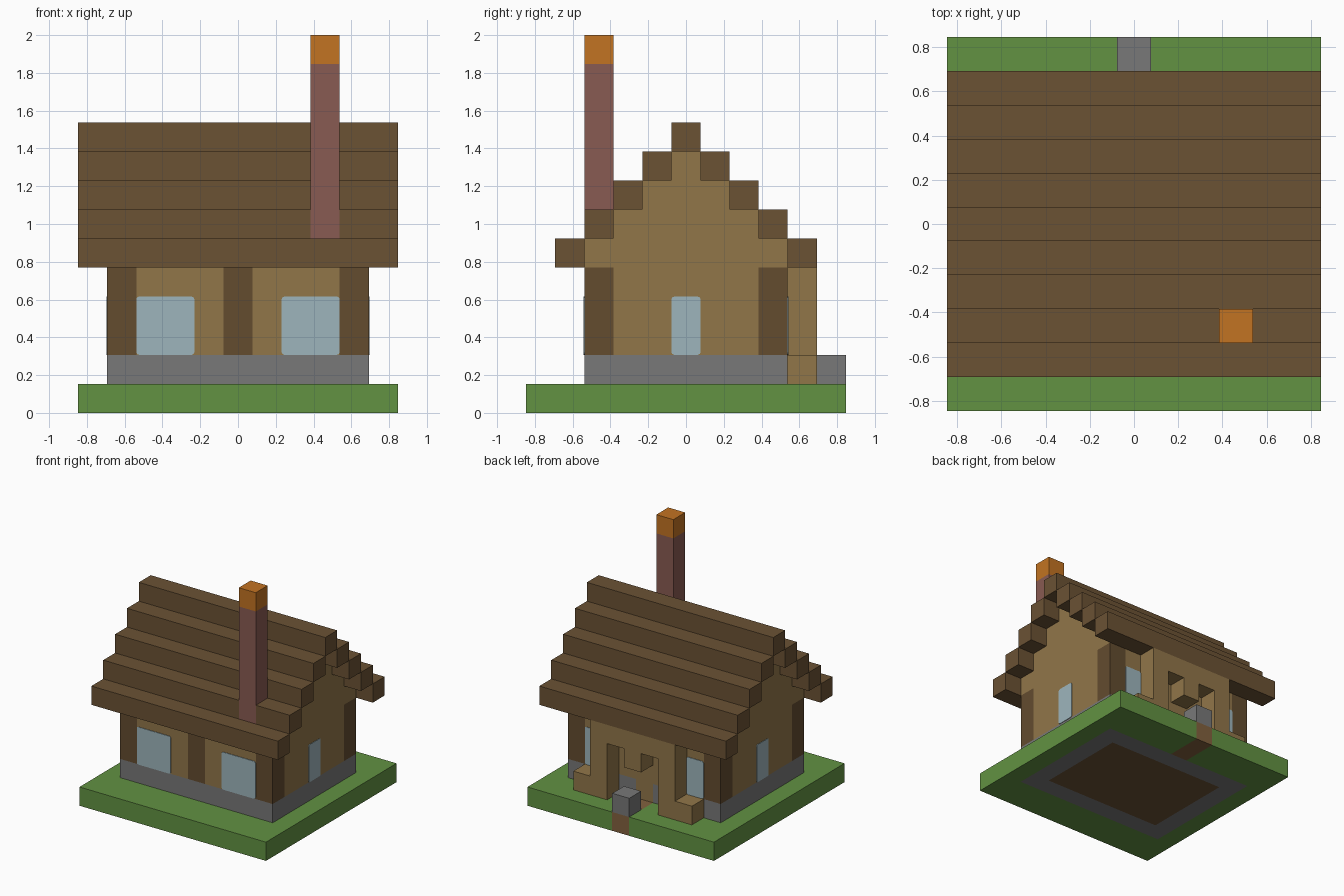
import bpy
import bmesh
from mathutils import Matrix, Vector

if "Cube" in bpy.data.objects:
    bpy.data.objects.remove(bpy.data.objects["Cube"])

U = 2 / 13          # size of one building block
HALF = 5.5          # half the plot width, in blocks


def material(name, r, g, b):
    def linear(c):
        c /= 255
        return c / 12.92 if c <= 0.04045 else ((c + 0.055) / 1.055) ** 2.4
    colour = (linear(r), linear(g), linear(b), 1)
    mat = bpy.data.materials.new(name)
    mat.use_nodes = True
    mat.diffuse_color = colour
    mat.node_tree.nodes["Principled BSDF"].inputs["Base Color"].default_value = colour
    return mat


grass = material("grass green", 98, 146, 66)
stone = material("stone grey", 120, 120, 120)
timber = material("dark timber", 99, 76, 47)
roofing = material("roof brown", 107, 82, 52)
plank = material("plank tan", 145, 118, 73)
glass = material("glass blue", 158, 181, 188)
brick = material("brick red", 137, 91, 82)
fire = material("fire orange", 194, 115, 34)
soil = material("path brown", 130, 97, 62)


def blocks(name, mat, *boxes, bevel_axis=None):
    """One object made of boxes, each ((x0, x1), (y0, y1), (z0, z1)) in blocks."""
    bm = bmesh.new()
    for box in boxes:
        lo = Vector([span[0] for span in box])
        hi = Vector([span[1] for span in box])
        centre = (lo + hi) / 2 - Vector((HALF, HALF, 0))
        bmesh.ops.create_cube(bm, size=1, matrix=Matrix.Translation(centre * U)
                              @ Matrix.Diagonal((*(hi - lo) * U, 1)))
    if bevel_axis is not None:
        edges = [e for e in bm.edges
                 if abs((e.verts[0].co - e.verts[1].co).normalized()[bevel_axis]) > 0.9]
        bmesh.ops.bevel(bm, geom=edges, offset=0.014, segments=2, profile=0.5, affect='EDGES')
    mesh = bpy.data.meshes.new(name)
    bm.to_mesh(mesh)
    bm.free()
    mesh.materials.append(mat)
    obj = bpy.data.objects.new(name, mesh)
    bpy.context.scene.collection.objects.link(obj)
    return obj


def ring(z):
    """Four boxes that follow the outline of the house."""
    return [((1, 10), (2, 3), z), ((1, 10), (8, 9), z),
            ((1, 2), (3, 8), z), ((9, 10), (3, 8), z)]


# Ground, with the path cut through the back edge
g = (0, 1)
blocks("lawn", grass, ((0, 11), (0, 2), g), ((0, 1), (2, 9), g), ((10, 11), (2, 9), g),
       ((0, 5), (9, 11), g), ((6, 11), (9, 11), g))
blocks("path", soil, ((5, 6), (9, 11), g))
blocks("floor", roofing, ((2, 9), (3, 8), g))
blocks("footing", stone, *ring(g))

# Foundation course, open for the door at the back
f = (1, 2)
blocks("foundation", stone, ((1, 10), (2, 3), f), ((1, 5), (8, 9), f), ((6, 10), (8, 9), f),
       ((1, 2), (3, 8), f), ((9, 10), (3, 8), f))
blocks("door", plank, ((5, 6), (8, 9), f))
blocks("door_step", stone, ((5, 6), (10, 11), f))

# Timber posts and plank walls between them
w = (2, 5)
blocks("wall_posts", timber, *[((x, x + 1), (y, y + 1), w)
                               for x, y in ((1, 2), (5, 2), (9, 2), (1, 8), (9, 8))])
blocks("plank_walls", plank, ((2, 5), (2, 3), w), ((6, 9), (2, 3), w), ((2, 9), (8, 9), w),
       ((1, 2), (3, 8), w), ((9, 10), (3, 8), w))
blocks("wall_top", plank, ((2, 9), (2, 3), (5, 6)), ((2, 9), (8, 9), (5, 6)))

# Stepped gables at both ends
blocks("gables", plank, *[((x, x + 1), (2 + k, 9 - k), (5 + k, 6 + k))
                          for x in (1, 9) for k in range(4)])

# Window panes set on the walls
T = 0.03
h = (2, 4)
blocks("front_windows", glass, ((2, 4), (2 - T, 2), h), ((7, 9), (2 - T, 2), h), bevel_axis=1)
blocks("back_windows", glass, ((2, 3), (9, 9 + T), h), ((8, 9), (9, 9 + T), h), bevel_axis=1)
blocks("side_windows", glass, ((1 - T, 1), (5, 6), h), ((10, 10 + T), (5, 6), h), bevel_axis=0)

# Stepped roof; one front course leaves a gap for the chimney
courses = []
for k in range(5):
    z = (5 + k, 6 + k)
    spans = [(0, 8), (9, 11)] if k == 1 else [(0, 11)]
    courses += [(span, (1 + k, 2 + k), z) for span in spans]
    if k < 4:
        courses.append(((0, 11), (9 - k, 10 - k), z))
blocks("roof_courses", roofing, *courses)

# Chimney
blocks("chimney", brick, ((8, 9), (2, 3), (6, 12)))
blocks("chimney_fire", fire, ((8, 9), (2, 3), (12, 13)))

# Back porch: two posts, a lintel with a hanging block, and low end blocks
p = (9, 10)
blocks("porch_frame", plank, ((3, 4), p, (1, 5)), ((7, 8), p, (1, 5)),
       ((4, 7), p, (4, 5)), ((5, 6), p, (3, 4)))
blocks("porch_benches", plank, ((2, 3), p, f), ((8, 9), p, f))
